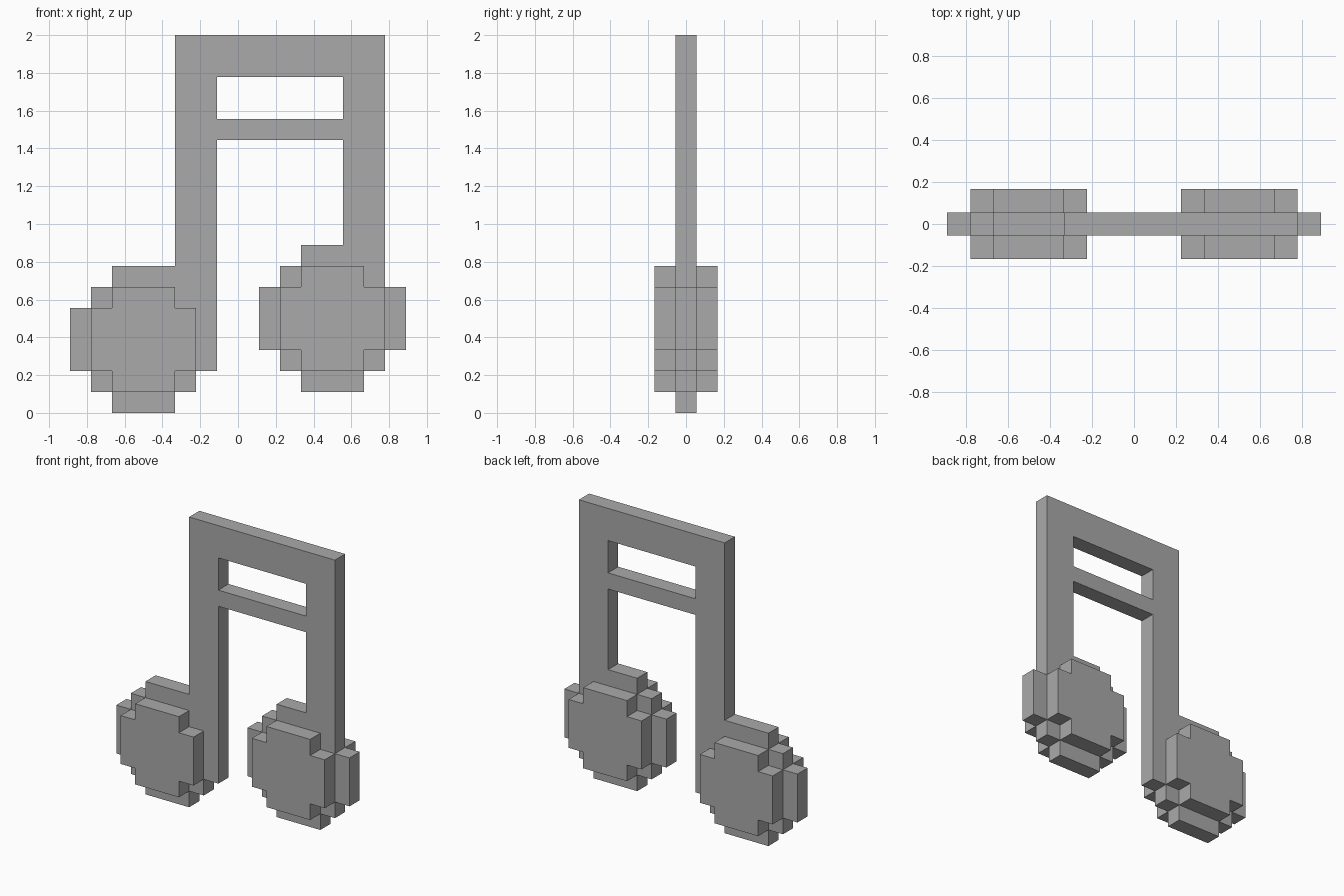
import bpy
import bmesh
import math
from mathutils import Vector

cube = bpy.data.objects.get("Cube")
if cube:
    bpy.data.objects.remove(cube, do_unlink=True)

UNIT = 2 / 18  # one block of the grid

grey = bpy.data.materials.new("plain_grey")
grey.use_nodes = True
colour = (0.4, 0.4, 0.4, 1)
grey.diffuse_color = colour
grey.node_tree.nodes["Principled BSDF"].inputs["Base Color"].default_value = colour

cells = set()


def fill(x0, x1, z0, z1, layers=(0,)):
    """Fill a rectangle of blocks in the given depth layers."""
    for x in range(x0, x1):
        for z in range(z0, z1):
            cells.update((x, y, z) for y in layers)


def note_head(x, z):
    """Stepped round head: a full middle disc with smaller discs front and back."""
    for layers, size in (((0,), 7), ((-1, 1), 5)):
        inset = (7 - size) // 2
        for step in range(3 - inset):
            cut = 2 - inset - step
            fill(x + inset + cut, x + 7 - inset - cut,
                 z + inset + step, z + 7 - inset - step, layers)


# Note heads
note_head(-8, 0)
note_head(1, 1)

# Stems
fill(-3, -1, 2, 18)
fill(5, 7, 3, 18)

# Thick top beam and thin lower beam
fill(-3, 7, 16, 18)
fill(-1, 5, 13, 14)

# Skin the blocks with outward faces only
bm = bmesh.new()
verts = {}


def corner(p):
    key = tuple(round(2 * c) for c in p)
    if key not in verts:
        verts[key] = bm.verts.new(p * UNIT)
    return verts[key]


for cell in sorted(cells):
    centre = Vector((cell[0] + 0.5, cell[1], cell[2] + 0.5))
    for axis in range(3):
        for sign in (-1, 1):
            near = list(cell)
            near[axis] += sign
            if tuple(near) in cells:
                continue
            n, u = Vector(), Vector()
            n[axis] = sign
            u[(axis + 1) % 3] = 1
            v = n.cross(u)
            bm.faces.new([corner(centre + (n + u * a + v * b) / 2)
                          for a, b in ((-1, -1), (1, -1), (1, 1), (-1, 1))])

# Merge the block faces into large flat faces
bmesh.ops.dissolve_limit(bm, angle_limit=math.radians(1),
                         verts=bm.verts[:], edges=bm.edges[:])
mesh = bpy.data.meshes.new("music_note")
bm.to_mesh(mesh)
bm.free()
mesh.materials.append(grey)
note = bpy.data.objects.new("music_note", mesh)
bpy.context.collection.objects.link(note)
